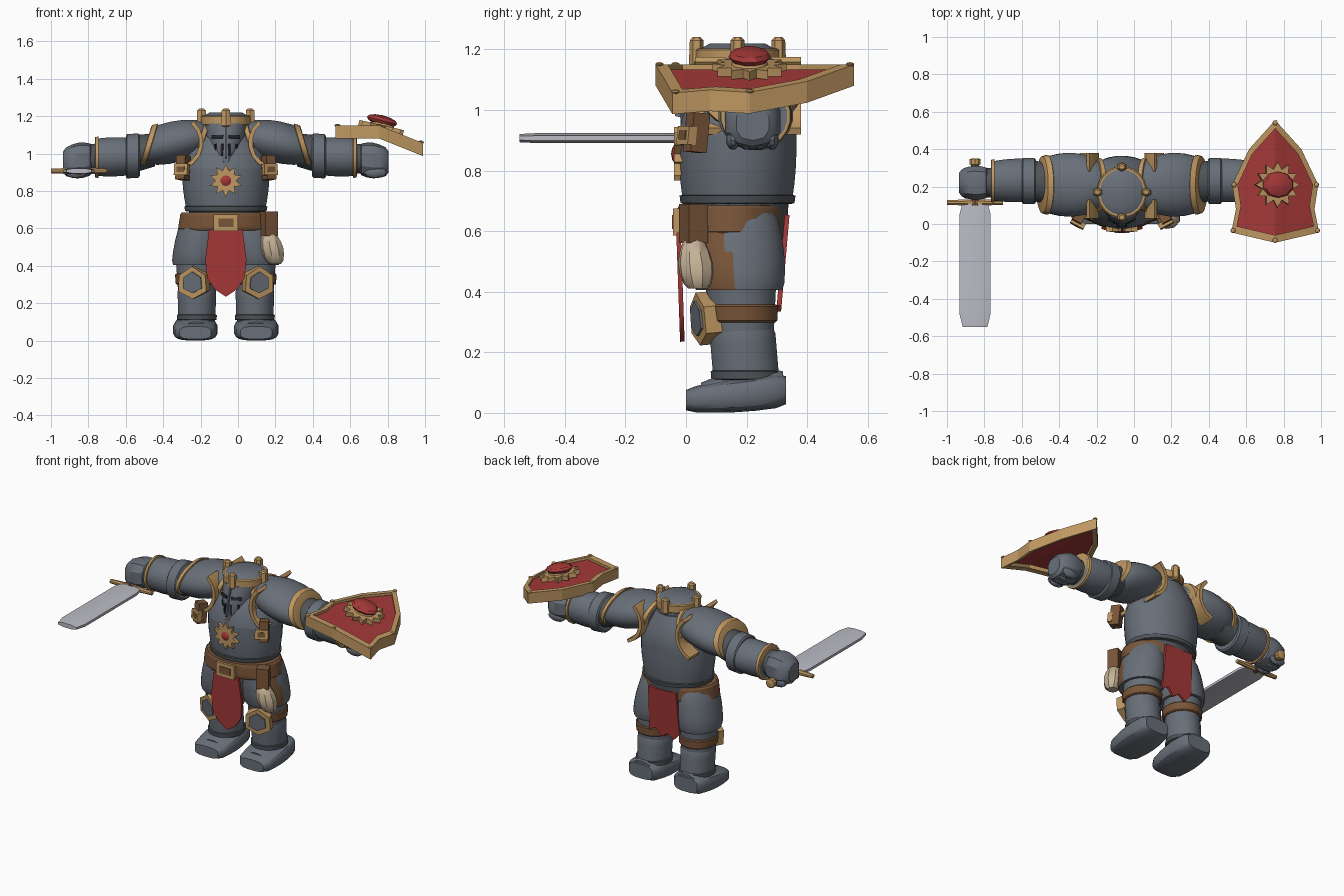
import bpy, bmesh
from math import sin, cos, pi, radians, copysign
from mathutils import Matrix, Vector, Euler
from mathutils.bvhtree import BVHTree

cube = bpy.data.objects.get("Cube")
if cube:
    bpy.data.objects.remove(cube)

CENTRE = -.065  # body centre line
DEPTH = .17     # body middle, front to back
profiles = {}   # ring rule of each tube, so that trims can follow it

def material(name, red, green, blue):
    made = bpy.data.materials.new(name)
    made.use_nodes = True
    made.diffuse_color = (red, green, blue, 1)
    made.node_tree.nodes["Principled BSDF"].inputs["Base Color"].default_value = made.diffuse_color
    return made

STEEL = material("steel", .14, .16, .19)
DARK = material("dark steel", .08, .09, .1)
GOLD = material("gold", .52, .31, .12)
RED = material("red", .38, .04, .04)
LEATHER = material("leather", .19, .09, .04)
CLOTH = material("pouch cloth", .56, .45, .31)
BLADE = material("blade", .5, .5, .56)
BLACK = material("slit black", .02, .02, .03)

def finish(name, bm, materials, rule=None, angle=32):
    bmesh.ops.recalc_face_normals(bm, faces=bm.faces)
    if rule:
        for face in bm.faces:
            face.material_index = rule(face.calc_center_median())
    mesh = bpy.data.meshes.new(name)
    bm.to_mesh(mesh)
    bm.free()
    for item in materials:
        mesh.materials.append(item)
    mesh.shade_smooth()
    mesh.set_sharp_from_angle(angle=radians(angle))
    part = bpy.data.objects.new(name, mesh)
    bpy.context.collection.objects.link(part)
    return part

def bridge(bm, loops):
    for low, high in zip(loops, loops[1:]):
        for i in range(len(low)):
            bm.faces.new((low[i - 1], low[i], high[i], high[i - 1]))

def tube(name, materials, start, end, first, last, bulge=0, bevel=0, sides=20, power=1, lean=0, rule=None):
    """Oval rings from start to end along the main axis, swelling by bulge in the middle, tipped by lean."""
    start, end, first, last = Vector(start), Vector(end), Vector(first), Vector(last)
    axis = max(range(3), key=lambda i: abs(end[i] - start[i]))
    across, up = [i for i in range(3) if i != axis]

    def ring(k):
        return start.lerp(end, k), first.lerp(last, k) * (1 + bulge * sin(pi * k))

    bm = bmesh.new()
    loops = []
    for k in [0] + [.1 + .2 * i for i in range(5)] + [1]:
        middle, radii = ring(k)
        if k in (0, 1):
            radii = radii * (1 - bevel)
        loop = []
        for i in range(sides):
            turn = 2 * pi * (i + .5) / sides
            point = middle.copy()
            rise = radii.y * copysign(abs(sin(turn)) ** power, sin(turn))
            point[across] += radii.x * copysign(abs(cos(turn)) ** power, cos(turn))
            point[up] += rise
            point[axis] += lean * rise
            loop.append(bm.verts.new(point))
        loops.append(loop)
    bridge(bm, loops)
    bm.faces.new(loops[0])
    bm.faces.new(loops[-1])
    part = finish(name, bm, materials if isinstance(materials, list) else [materials], rule)
    profiles[part.name] = ring, lean
    return part

def band(part, name, mat, begin, stop, grow=.01):
    """Raised trim around a tube between two fractions of its length."""
    ring, lean = profiles[part.name]
    rim = Vector((grow, grow))
    (start, first), (end, last) = ring(begin), ring(stop)
    return tube(name, mat, start, end, first + rim, last + rim, bevel=.05, lean=lean)

def pose(place, x=0, y=0, z=0):
    return Matrix.Translation(place) @ Euler([radians(a) for a in (x, y, z)]).to_matrix().to_4x4()

def front_of(part, x, z):
    """Pose lying on the front surface of a part."""
    mesh = part.data
    tree = BVHTree.FromPolygons([v.co for v in mesh.vertices], [list(p.vertices) for p in mesh.polygons])
    place, normal, _, _ = tree.ray_cast(Vector((x, -1, z)), Vector((0, 1, 0)))
    return Matrix.Translation(place) @ normal.to_track_quat("Z", "Y").to_matrix().to_4x4()

def plate(name, mat, outline, matrix, thick):
    bm = bmesh.new()
    loops = [[bm.verts.new(matrix @ Vector((x, y, h))) for x, y in outline] for h in (-thick / 2, thick / 2)]
    bridge(bm, loops)
    for loop in loops:
        bm.faces.new(loop)
    return finish(name, bm, [mat])

def rectangle(width, height):
    x, y = width / 2, height / 2
    return [(-x, -y), (x, -y), (x, y), (-x, y)]

def star(corners, outer, inner):
    """Alternating radii; equal radii give a regular polygon."""
    return [((inner if i % 2 else outer) * sin(2 * pi * i / corners),
             (inner if i % 2 else outer) * cos(2 * pi * i / corners)) for i in range(corners)]

def ball(name, mat, matrix, width, depth, height):
    bm = bmesh.new()
    bmesh.ops.create_uvsphere(bm, u_segments=10, v_segments=6, radius=1)
    bm.transform(matrix @ Matrix.Diagonal((width, depth, height, 1)))
    return finish(name, bm, [mat])

def upright(name, mat, bottom, top, first, last, **options):
    return tube(name, mat, (CENTRE, DEPTH, bottom), (CENTRE, DEPTH, top), first, last, **options)

# Torso, hips and belt
belly = upright("belly_plate", STEEL, .69, .92, (.21, .18), (.235, .195), bulge=.03, sides=32)
band(belly, "belly_edge", DARK, 0, .13)
tube("chest_plate", STEEL, (CENTRE, DEPTH, .92), (CENTRE, .19, 1.13), (.235, .195), (.12, .12), bulge=.1, sides=32)
upright("hips", DARK, .46, .7, (.18, .14), (.2, .17), bulge=.05)
belt = tube("belt", LEATHER, (CENTRE, .15, .59), (CENTRE, .15, .685), (.26, .18), (.245, .18), bevel=.03)
buckle = plate("belt_buckle", GOLD, rectangle(.13, .09), front_of(belt, CENTRE, .63), .03)
plate("buckle_centre", LEATHER, rectangle(.08, .045), front_of(buckle, CENTRE, .63), .008)

# Chest sun
on_chest = front_of(belly, CENTRE, .855)
plate("chest_sun", GOLD, star(20, .088, .055), on_chest, .03)
ball("chest_gem", RED, on_chest, .038, .038, .025)

# Helmet, visor and crown
helmet = upright("helmet", STEEL, 1, 1.22, (.12, .13), (.125, .13), bevel=.3)
band(helmet, "crown_band", GOLD, .68, .92)
visor = tube("visor", STEEL, (CENTRE, .14, .93), (CENTRE, .15, 1.16), (.06, .16), (.12, .125), bulge=.1)
for side in (-1, 1):
    plate("eye_slit", BLACK, rectangle(.065, .018), front_of(visor, CENTRE + side * .045, 1.09), .009)
    for offset in (.02, .055):
        plate("breath_slit", BLACK, rectangle(.014, .065), front_of(visor, CENTRE + side * offset, 1.02), .009)
plate("visor_ridge", STEEL, rectangle(.01, .17), front_of(visor, CENTRE, 1.06), .02)
for i in range(4):
    x, y = CENTRE + .13 * sin(i * pi / 2), DEPTH - .135 * cos(i * pi / 2)
    tube("crown_point", GOLD, (x, y, 1.14), (x, y, 1.24), (.03, .026), (.026, .022), bevel=.4, sides=6)

for side, label in ((1, "left_"), (-1, "right_")):
    def at(out, y, z):
        return CENTRE + side * out, y, z

    # Shoulder armour with gold edges
    pauldron = tube(label + "pauldron", STEEL, at(.11, .21, 1.08), at(.42, .21, 1.045), (.13, .09), (.145, .1),
                    bulge=.25, bevel=.1, sides=24, lean=-.3 * side)
    band(pauldron, label + "pauldron_outer_trim", GOLD, .92, 1.03)
    band(pauldron, label + "pauldron_inner_trim", GOLD, 0, .1)
    arc = [(radius * cos(radians(turn)), radius * sin(radians(turn))) for radius, turns in
           ((.15, range(130, 251, 20)), (.128, range(250, 129, -20))) for turn in turns]
    for y in (.08, .33):
        plate(label + "pauldron_collar", GOLD, [(side * u, v) for u, v in arc], pose(at(.27, y, 1.06), 90), .1)
    # Arm, forearm and hand
    tube(label + "upper_arm", DARK, at(.38, .22, 1.02), at(.48, .23, 1), (.11, .09), (.11, .1))
    tube(label + "elbow_cuff", STEEL, at(.46, .23, .99), at(.535, .23, .985), (.125, .12), (.125, .12), bevel=.08)
    forearm = tube(label + "forearm", STEEL, at(.5, .235, .985), at(.7, .23, .98), (.115, .1), (.105, .1), bulge=.06)
    band(forearm, label + "wrist_trim", GOLD, .9, 1)
    tube(label + "wrist", DARK, at(.69, .22, .975), at(.73, .22, .97), (.08, .08), (.08, .08))
    tube(label + "gauntlet", STEEL, at(.71, .22, .97), at(.87, .22, .955), (.08, .08), (.07, .07),
         bulge=.27, bevel=.2, sides=10, power=.8)
    for finger in range(4):
        ball(label + "finger", STEEL, pose(at(.8, .155 + finger * .043, .9)), .06, .023, .032)
    # Chest strap with buckle
    strap = plate(label + "chest_strap", LEATHER, rectangle(.055, .13), pose(at(.23, .035, .925), 84, 0, side * 28), .06)
    on_strap = front_of(strap, at(.235, 0, 0)[0], .915)
    plate(label + "strap_buckle", GOLD, rectangle(.08, .06), on_strap, .03)
    plate(label + "strap_pin", LEATHER, rectangle(.045, .03), on_strap, .036)
    # Hip armour, with bare leather on the outside of the left one
    tube(label + "hip_guard", [STEEL, LEATHER], at(.155, .175, .405), at(.125, .16, .66), (.135, .15), (.11, .14),
         bulge=.08, bevel=.05, sides=36,
         rule=lambda c: int(side > 0 and .05 < c.y < .22 - .15 * c.z and c.x > .1))
    # Leg
    thigh = tube(label + "thigh", STEEL, at(.155, .185, .24), at(.155, .18, .45), (.1, .105), (.115, .12))
    band(thigh, label + "knee_strap", LEATHER, .28, .56)
    greave = tube(label + "greave", STEEL, at(.155, .2, .1), at(.155, .185, .28), (.1, .11), (.105, .11), bevel=.05)
    band(greave, label + "ankle_band", DARK, .05, .22, grow=.007)
    knee = plate(label + "knee_guard", GOLD, star(6, .09, .085), pose(at(.17, .07, .31), 95, 0, side * 18), .065)
    plate(label + "knee_centre", STEEL, star(6, .06, .056), front_of(knee, at(.178, 0, 0)[0], .31), .016)
    tube(label + "boot", STEEL, at(.163, 0, .042), at(.163, .33, .075), (.1, .04), (.1, .055),
         bulge=.2, bevel=.15, sides=16, power=.6)
    tube(label + "boot_instep", STEEL, at(.16, .05, .065), at(.16, .32, .085), (.08, .04), (.09, .06),
         bulge=.27, bevel=.1, sides=12)

# Hanging cloth, front and back
edge = [(.09, .36), (.11, .2), (.1, .1), (.06, .04)]
plate("front_tabard", RED, edge + [(0, 0)] + [(-x, y) for x, y in reversed(edge)],
      pose((CENTRE, -.012, .235), 92), .015)
torn = [(.11 - .044 * i, .04 * (i % 2) + .01 * abs(i - 3)) for i in range(6)]
plate("back_tabard", RED, [(-.1, .33), (.1, .33)] + torn, pose((CENTRE, .305, .325), 85), .016)

# Pouch on the left hip
plate("pouch_strap", LEATHER, rectangle(.075, .13), pose((.165, .025, .625), 90, 0, 25), .07)
tube("pouch", CLOTH, (.2, .04, .41), (.165, .025, .58), (.04, .04), (.035, .03), bulge=.7, bevel=.2, sides=9)

# Sword in the right hand
def along(y):
    return -.85, y, .907

tube("sword_blade", BLADE, along(.12), along(-.55), (.088, .018), (.088, .018), bevel=.2, sides=8, power=.8)
tube("sword_grip", LEATHER, along(.1), along(.33), (.022, .022), (.022, .022), sides=10)
tube("sword_pommel", GOLD, along(.315), along(.35), (.03, .03), (.03, .03), bevel=.3, sides=10)
tube("sword_guard", GOLD, (-1, .115, .907), (-.7, .115, .907), (.013, .013), (.013, .013), bulge=.4, sides=8)

# Shield folded along its middle line
MIDDLE, HEART = .755, .21
half = [(.14, .4), (.23, HEART), (.21, .08), (.235, -.045)]
outline = [(0, .555)] + half + [(0, -.1)] + [(-x, y) for x, y in reversed(half)]

def on_shield(x, y, scale, drop):
    x *= scale
    return MIDDLE + x, HEART + (y - HEART) * scale, 1.15 - .4 * max(0, x) - drop

bm = bmesh.new()
layers = [[bm.verts.new(on_shield(x, y, scale, drop)) for x, y in outline]
          for scale, drop in ((.87, .016), (.87, 0), (1, 0), (1, .07), (.87, .07), (.87, .045))]
bridge(bm, layers)
for loop in (layers[0], layers[-1]):
    for panel in (loop[:6], loop[5:] + loop[:1]):
        bm.faces.new(panel).material_index = 1
finish("shield", bm, [GOLD, RED], angle=15)
for x, y in outline:
    if (abs(x), y) not in (half[0], half[2]):
        ball("shield_rivet", GOLD, pose(on_shield(x, y, .96, 0)), .014, .014, .008)
plate("shield_sun", GOLD, star(24, .122, .085), pose((.765, HEART, 1.138), 0, 13), .03)
tube("boss_base", GOLD, (.765, HEART, 1.13), (.765, HEART, 1.17), (.075, .07), (.06, .055), sides=12)
ball("shield_boss", RED, pose((.77, HEART, 1.177), 0, 14), .088, .07, .028)
